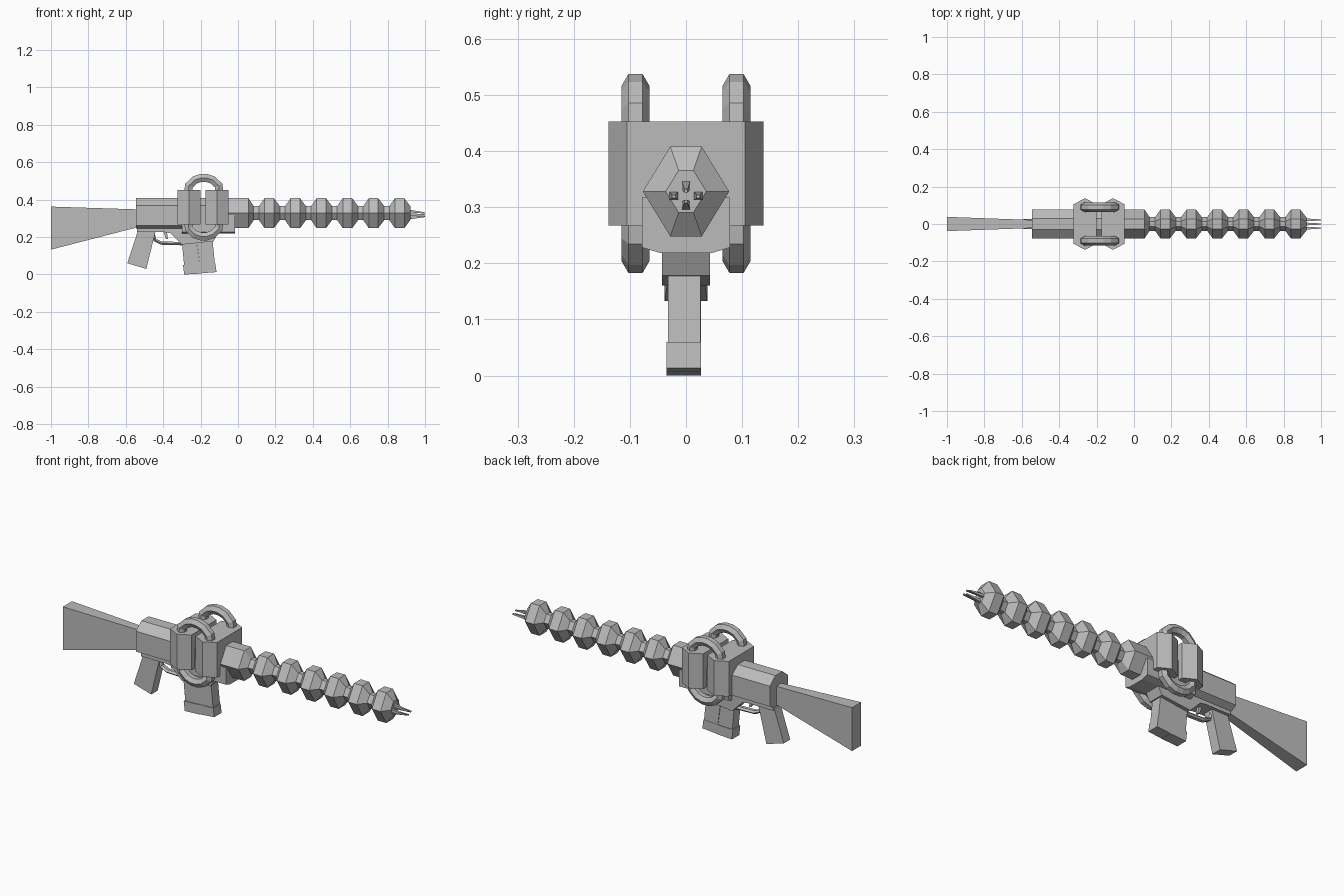
import bpy, bmesh
from mathutils import Vector

if "Cube" in bpy.data.objects:
    bpy.data.objects.remove(bpy.data.objects["Cube"])

grey = bpy.data.materials.new("mid_grey")
grey.diffuse_color = (0.5, 0.5, 0.5, 1)
grey.use_nodes = True
grey.node_tree.nodes["Principled BSDF"].inputs["Base Color"].default_value = grey.diffuse_color


def loft(name, rings):
    """Skin a list of equal-length rings of points and cap both ends."""
    bm = bmesh.new()
    vs = [[bm.verts.new(p) for p in r] for r in rings]
    n = len(rings[0])
    for a, b in zip(vs, vs[1:]):
        for i in range(n):
            j = (i + 1) % n
            bm.faces.new((a[i], a[j], b[j], b[i]))
    bm.faces.new(vs[0][::-1])
    bm.faces.new(vs[-1])
    bmesh.ops.recalc_face_normals(bm, faces=bm.faces)
    me = bpy.data.meshes.new(name)
    bm.to_mesh(me)
    bm.free()
    ob = bpy.data.objects.new(name, me)
    bpy.context.collection.objects.link(ob)
    me.materials.append(grey)
    return ob


def side_prism(name, pts, y0, y1):
    """Extrude an xz outline across y."""
    return loft(name, [[(x, y, z) for x, z in pts] for y in (y0, y1)])


def long_prism(name, pts, x0, x1):
    """Extrude a yz outline along x."""
    return loft(name, [[(x, y, z) for y, z in pts] for x in (x0, x1)])


def tube(name, path, r, y, squash=1.0):
    """Six-sided tube along an xz path at depth y."""
    pts = [Vector(p) for p in path]
    rings = []
    for i, p in enumerate(pts):
        t = (pts[min(i + 1, len(pts) - 1)] - pts[max(i - 1, 0)]).normalized()
        nrm = Vector((-t.y, t.x))
        ring = []
        for c, s in ((1, 0), (.5, .87), (-.5, .87), (-1, 0), (-.5, -.87), (.5, -.87)):
            q = p + nrm * (s * r * squash)
            ring.append((q.x, y + c * r, q.y))
        rings.append(ring)
    return loft(name, rings)


# Shoulder stock, flaring to the rear
loft("stock", [
    [(-1, -.038, .133), (-1, .038, .133), (-1, .038, .363), (-1, -.038, .363)],
    [(-.5, -.02, .262), (-.5, .02, .262), (-.5, .02, .347), (-.5, -.02, .347)]])

# Receiver and lower body
long_prism("receiver", [(-.03, .408), (.03, .408), (.077, .37), (.077, .262),
                        (.045, .245), (-.045, .245), (-.077, .262), (-.077, .37)],
           -.545, -.1)
long_prism("lower_body", [(-.078, .317), (.078, .317), (.078, .228),
                          (.045, .218), (-.045, .218), (-.078, .228)], -.3, -.015)
side_prism("lower_frame", [(-.54, .25), (-.54, .226), (-.39, .226), (-.37, .222),
                           (-.1, .218), (-.1, .25)], -.043, .043)
side_prism("magazine_well", [(-.375, .235), (-.3, .16), (-.13, .178), (-.1, .235)],
           -.043, .043)

# Rear grip and trigger guard
side_prism("grip", [(-.535, .235), (-.44, .235), (-.49, .03), (-.592, .06)], -.027, .027)
tube("trigger_guard", [(-.455, .225), (-.445, .185), (-.41, .168), (-.3, .165)], .017, 0, .6)
side_prism("trigger", [(-.40, .23), (-.38, .23), (-.375, .19), (-.385, .19)], -.008, .008)

# Twin magazines with wider feet
side_prism("rear_magazine", [(-.30, .175), (-.222, .18), (-.2, .02), (-.285, .015)], -.03, .024)
side_prism("front_magazine", [(-.222, .19), (-.137, .19), (-.12, .02), (-.2, .02)], -.032, .026)
side_prism("rear_magazine_foot", [(-.294, .052), (-.2, .055), (-.194, .005), (-.288, 0)],
           -.035, .027)
side_prism("front_magazine_foot", [(-.206, .057), (-.121, .06), (-.115, .013), (-.2, .006)],
           -.035, .027)

# Two six-sided power blocks straddling the receiver
for name, cx in (("rear_power_block", -.262), ("front_power_block", -.112)):
    outline = [(-.0625, -.105), (0, -.138), (.0625, -.105),
               (.0625, .105), (0, .138), (-.0625, .105)]
    loft(name, [[(cx + x, y, z) for x, y in outline] for z in (.267, .453)])

# Arched pipes above and below the blocks, on both sides
half = [(-.083, .08), (-.08, .115), (-.048, .145), (-.016, .156)]
arch = half + [(-x, z) for x, z in reversed(half)]
for side, y in (("front", -.09), ("back", .09)):
    for level, d in (("upper", 1), ("lower", -1)):
        tube(f"{level}_{side}_pipe", [(-.183 + x, .36 + d * z) for x, z in arch], .025, y)

# Beaded barrel with a hexagonal section
hexagon = [(-.077, 0), (-.028, .08), (.028, .08), (.077, 0), (.028, -.08), (-.028, -.08)]
NECK = .47
stations = [(-.12, 1), (.056, 1), (.084, NECK)]
for k in range(6):
    c = .167 + k * .1394
    stations += [(c - .055, NECK), (c - .025, 1), (c + .025, 1), (c + .057, NECK)]
loft("beaded_barrel", [[(x, y * s, .328 + z * s) for y, z in hexagon] for x, s in stations])

# Thin tapering prongs at the muzzle
for i, (y, z) in enumerate(((-.022, .32), (.022, .32), (0, .34), (0, .302))):
    rings = []
    for x, h, pull in ((.91, .008, 0), (1.0, .003, .5)):
        zc = z + (.318 - z) * pull
        rings.append([(x, y - h, zc - h), (x, y + h, zc - h),
                      (x, y + h, zc + h), (x, y - h, zc + h)])
    loft(f"muzzle_prong_{i + 1}", rings)
